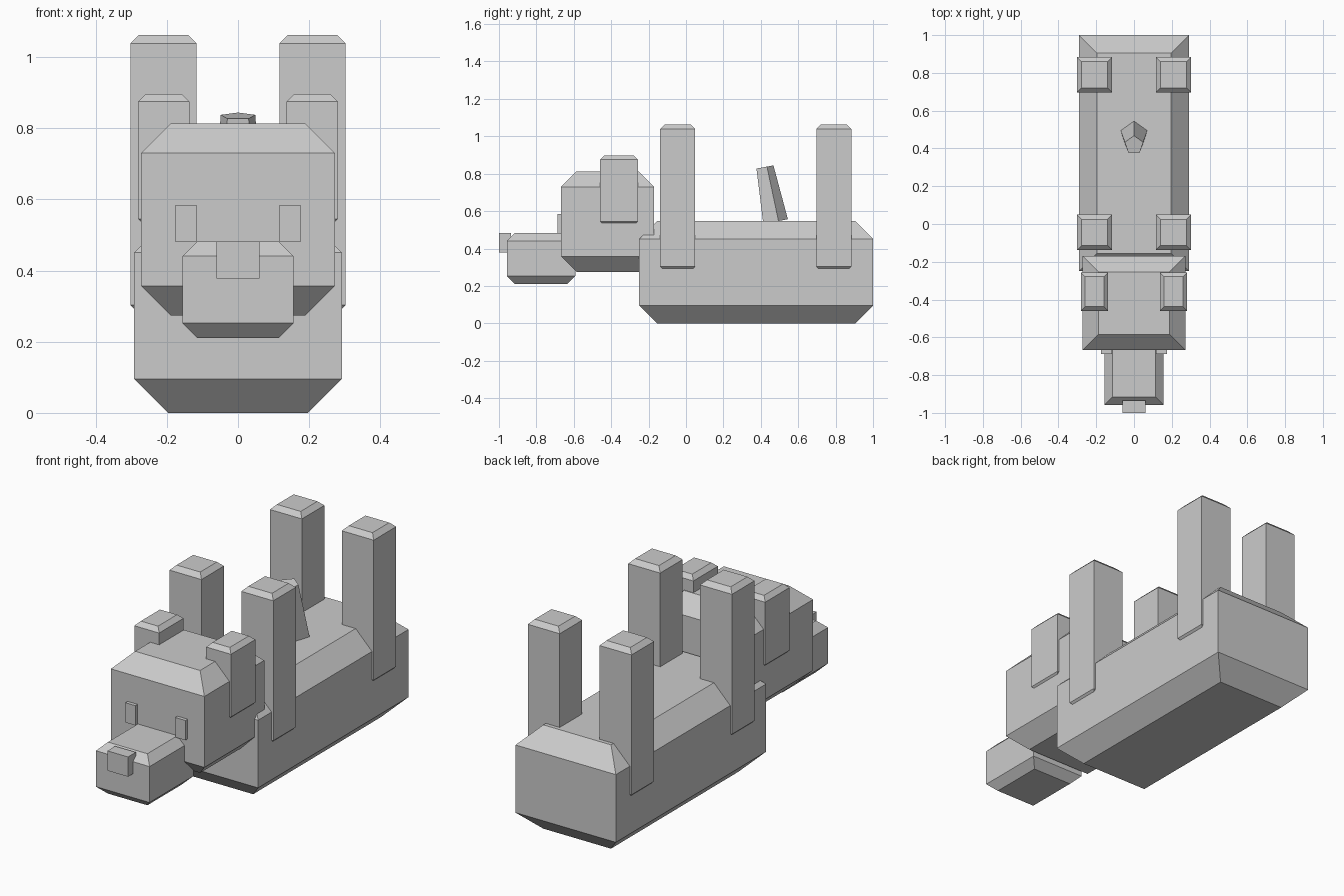
import bpy, bmesh, math
from mathutils import Matrix

if "Cube" in bpy.data.objects:
    bpy.data.objects.remove(bpy.data.objects["Cube"])


def make(name, rings):
    """Stack horizontal rings of points into a closed flat-faced solid."""
    bm = bmesh.new()
    rows = [[bm.verts.new(p) for p in r] for r in rings]
    n = len(rows[0])
    for a, b in zip(rows, rows[1:]):
        for i in range(n):
            j = (i + 1) % n
            bm.faces.new((a[i], a[j], b[j], b[i]))
    bm.faces.new(rows[0][::-1])
    bm.faces.new(rows[-1])
    bmesh.ops.recalc_face_normals(bm, faces=bm.faces)
    mesh = bpy.data.meshes.new(name)
    bm.to_mesh(mesh)
    bm.free()
    ob = bpy.data.objects.new(name, mesh)
    bpy.context.collection.objects.link(ob)
    return ob


def block(name, x, y, z, cut=0.0):
    """Box whose top and bottom rims are chamfered by cut."""
    def ring(h, c):
        return [(x[0] + c, y[0] + c, h), (x[1] - c, y[0] + c, h),
                (x[1] - c, y[1] - c, h), (x[0] + c, y[1] - c, h)]
    if cut:
        rings = [ring(z[0], cut), ring(z[0] + cut, 0), ring(z[1] - cut, 0), ring(z[1], cut)]
    else:
        rings = [ring(z[0], 0), ring(z[1], 0)]
    return make(name, rings)


# Body, head, snout and nose
block("body", (-0.292, 0.292), (-0.25, 1.0), (0, 0.546), 0.095)
block("head", (-0.272, 0.272), (-0.668, -0.17), (0.274, 0.813), 0.083)
block("snout", (-0.156, 0.156), (-0.958, -0.592), (0.211, 0.482), 0.041)
block("nose", (-0.06, 0.06), (-1.0, -0.935), (0.378, 0.482))

# Paired parts: eyes, ears and legs
for side, s in (("left", 1), ("right", -1)):
    def span(a, b):
        return tuple(sorted((s * a, s * b)))
    block(side + "_eye", span(0.116, 0.175), (-0.687, -0.625), (0.481, 0.585))
    block(side + "_ear", span(0.137, 0.281), (-0.46, -0.257), (0.523, 0.897), 0.022)
    block(side + "_front_leg", span(0.116, 0.302), (-0.138, 0.049), (0.279, 1.063), 0.024)
    block(side + "_back_leg", span(0.116, 0.302), (0.697, 0.884), (0.279, 1.063), 0.024)


# Tail: tapered five-sided stub, leaning forward
def pentagon(r, h):
    return [(r * math.sin(k * math.tau / 5), r * math.cos(k * math.tau / 5), h) for k in range(5)]


tail = make("tail", [pentagon(0.074, 0), pentagon(0.051, 0.297)])
tail.data.transform(Matrix.Translation((0, 0.472, 0.543)) @ Matrix.Rotation(0.185, 4, 'X'))
